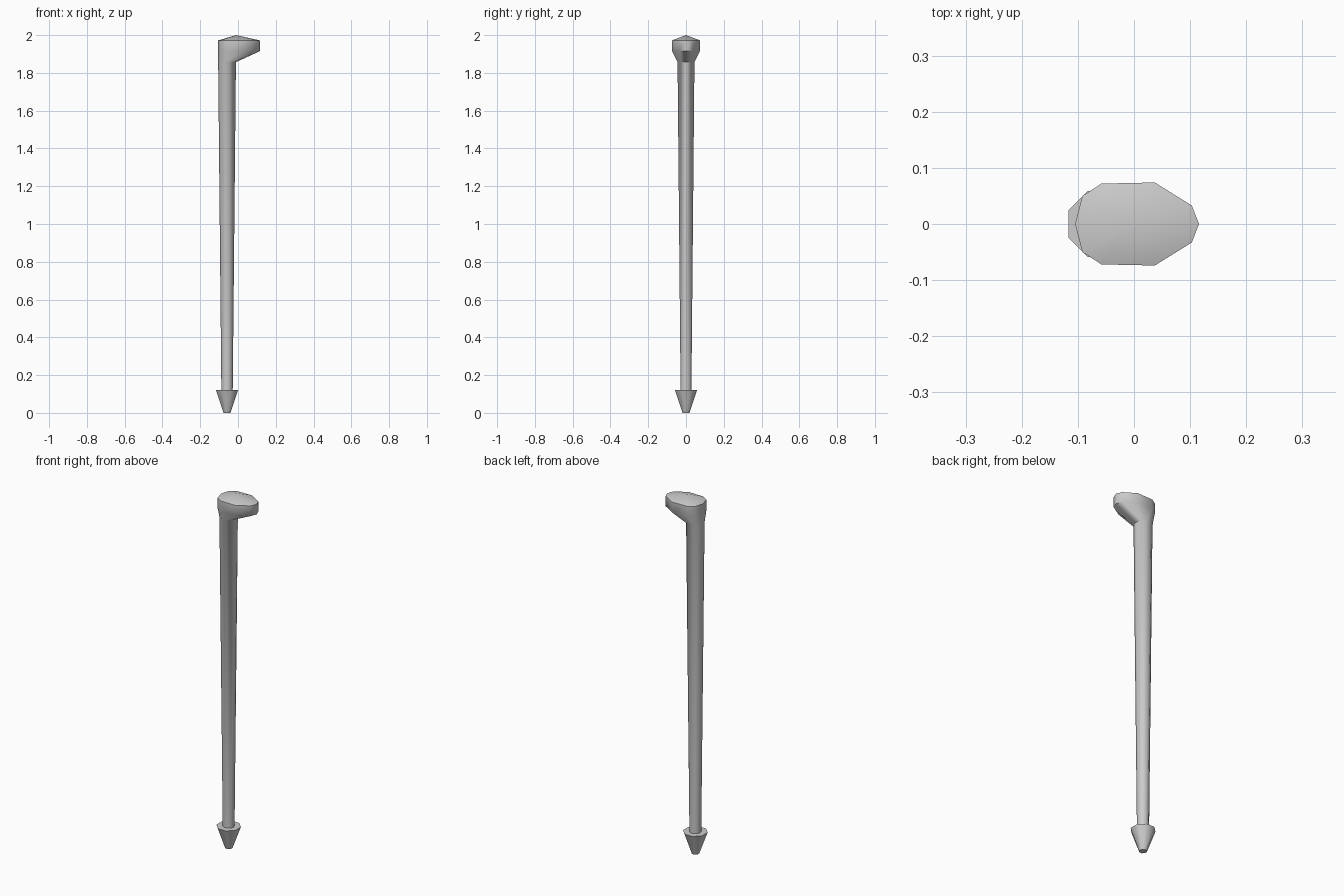
import bpy, bmesh, math

if "Cube" in bpy.data.objects:
    bpy.data.objects.remove(bpy.data.objects["Cube"])

AXIS_X = -0.058  # centre line of the shaft


def polygon(sides, radius, turn=0.0):
    return [(AXIS_X + radius * math.cos(turn + math.tau * i / sides),
             radius * math.sin(turn + math.tau * i / sides)) for i in range(sides)]


def loft(name, rings, apex=None, angle=40):
    """Skin a stack of (outline, z) rings; close the top with a fan or a cap."""
    bm = bmesh.new()
    loops = [[bm.verts.new((x, y, z)) for x, y in pts] for pts, z in rings]
    n = len(loops[0])
    for low, high in zip(loops, loops[1:]):
        for i in range(n):
            j = (i + 1) % n
            bm.faces.new((low[i], low[j], high[j], high[i]))
    bm.faces.new(loops[0][::-1])
    if apex:
        tip = bm.verts.new(apex)
        for i in range(n):
            bm.faces.new((loops[-1][i], loops[-1][(i + 1) % n], tip))
    else:
        bm.faces.new(loops[-1])
    bmesh.ops.recalc_face_normals(bm, faces=bm.faces)
    mesh = bpy.data.meshes.new(name)
    bm.to_mesh(mesh)
    bm.free()
    obj = bpy.data.objects.new(name, mesh)
    bpy.context.collection.objects.link(obj)
    bpy.ops.object.select_all(action='DESELECT')
    obj.select_set(True)
    bpy.context.view_layer.objects.active = obj
    bpy.ops.object.shade_smooth_by_angle(angle=math.radians(angle))
    return obj


# Handle outline: half of it, mirrored across y
half = [(0.116, 0), (0.103, 0.033), (0.037, 0.074),
        (-0.058, 0.072), (-0.092, 0.05), (-0.105, 0)]
grip = half + [(x, -y) for x, y in half[-2:0:-1]]

# Ten-sided tapered shaft flowing into the offset handle
loft("shaft_and_handle",
     [(polygon(10, 0.03), 0.11), (polygon(10, 0.047), 1.857),
      (grip, 1.915), (grip, 1.972)],
     apex=(-0.01, 0, 2.0), angle=60)

# Eight-sided pointed foot
loft("foot_tip",
     [(polygon(8, 0.02, math.pi / 8), 0.0), (polygon(8, 0.064, math.pi / 8), 0.122)],
     angle=60)
